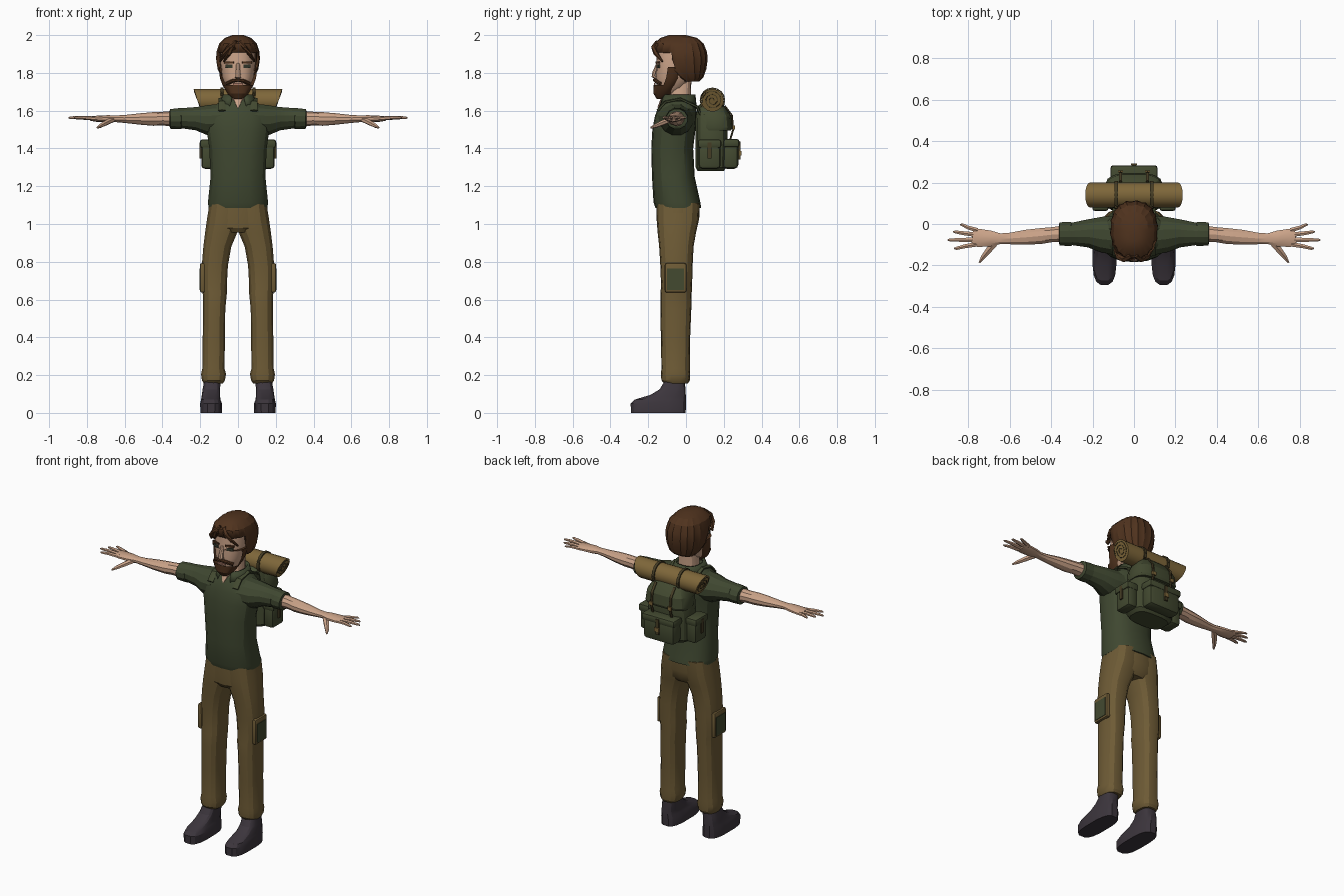
import bpy, bmesh, math
from mathutils import Vector, Matrix


def material(name, rgb):
    m = bpy.data.materials.new(name)
    m.diffuse_color = (*rgb, 1)
    return m


SKIN = material("skin", (0.60, 0.37, 0.25))
HAIR = material("brown hair", (0.080, 0.033, 0.013))
SHIRT = material("olive shirt", (0.050, 0.064, 0.030))
PANTS = material("khaki trousers", (0.155, 0.104, 0.036))
BOOT = material("dark boots", (0.045, 0.036, 0.046))
PACK = material("green canvas", (0.056, 0.068, 0.030))
ROLL = material("tan bedroll", (0.21, 0.135, 0.042))
STRAP = material("strap brown", (0.060, 0.046, 0.018))
EYE = material("dark eyes", (0.035, 0.040, 0.025))
LIP = material("lips", (0.42, 0.20, 0.14))


def finish(name, bm, mat):
    bmesh.ops.recalc_face_normals(bm, faces=bm.faces)
    me = bpy.data.meshes.new(name)
    bm.to_mesh(me)
    bm.free()
    me.materials.append(mat)
    ob = bpy.data.objects.new(name, me)
    bpy.context.collection.objects.link(ob)
    return ob


def loft(name, rings, mat, cut=None, caps=True):
    """Skin a list of equal point rings; cut(centre) drops faces."""
    bm = bmesh.new()
    rows = [[bm.verts.new(p) for p in r] for r in rings]
    n = len(rows[0])
    for a, b in zip(rows, rows[1:]):
        for i in range(n):
            j = (i + 1) % n
            bm.faces.new((a[i], a[j], b[j], b[i]))
    if caps:
        bm.faces.new(rows[0])
        bm.faces.new(rows[-1])
    if cut:
        gone = [f for f in bm.faces if cut(f.calc_center_median())]
        bmesh.ops.delete(bm, geom=gone, context='FACES')
    return finish(name, bm, mat)


def section(z, x0, x1, y0, y1, n=14, p=2.4, ridge=1.0):
    """Rounded horizontal outline between x0..x1 and y0..y1."""
    pts = []
    for i in range(n):
        t = 2 * math.pi * (i + 0.5) / n
        c, s = math.cos(t), math.sin(t)
        k = ridge if i % 2 else 1
        dx = math.copysign(abs(c) ** (2 / p), c) * k
        dy = math.copysign(abs(s) ** (2 / p), s) * k
        pts.append(((x0 + x1) / 2 + dx * (x1 - x0) / 2,
                    (y0 + y1) / 2 + dy * (y1 - y0) / 2, z))
    return pts


def stack(name, rows, mat, cut=None, **kw):
    """Centred body from rows of (z, half width, front y, back y)."""
    return loft(name, [section(z, -w, w, a, b, **kw) for z, w, a, b in rows], mat, cut)


def tube(name, path, mat, n=8):
    """Tapered limb: path of (x, y, z, side radius, up radius)."""
    pts = [Vector(p[:3]) for p in path]
    rings = []
    for i, p in enumerate(pts):
        d = (pts[min(i + 1, len(pts) - 1)] - pts[max(i - 1, 0)]).normalized()
        ref = Vector((0, 0, 1)) if abs(d.z) < 0.8 else Vector((0, 1, 0))
        side = d.cross(ref).normalized()
        up = side.cross(d)
        ra, rb = path[i][3:]
        rings.append([p + side * ra * math.cos(t) + up * rb * math.sin(t)
                      for t in [2 * math.pi * (k + 0.5) / n for k in range(n)]])
    return loft(name, rings, mat)


def box(name, c, size, mat, bevel=0.0, turn=0.0):
    bm = bmesh.new()
    bmesh.ops.create_cube(bm, size=1, matrix=Matrix.Translation(c)
                          @ Matrix.Rotation(turn, 4, 'Z') @ Matrix.Diagonal((*size, 1)))
    if bevel:
        bmesh.ops.bevel(bm, geom=bm.edges[:], offset=bevel, segments=2,
                        profile=0.5, affect='EDGES')
    return finish(name, bm, mat)


# Head, neck, hair and beard
stack("neck", [(1.58, .07, -.10, .03), (1.66, .058, -.085, .025), (1.80, .056, -.08, .03)], SKIN)
stack("head", [(1.685, .035, -.145, -.08), (1.72, .062, -.155, 0), (1.78, .085, -.16, .04),
               (1.85, .093, -.157, .07), (1.92, .09, -.155, .08), (1.97, .05, -.11, .04)],
      SKIN, n=18)
hair = stack("hair", [(1.755, .07, -.03, .07), (1.775, .088, -.08, .092), (1.82, .108, -.14, .108),
                      (1.87, .116, -.167, .115), (1.91, .115, -.175, .112),
                      (1.955, .10, -.168, .094), (1.985, .07, -.135, .06), (2.0, .03, -.09, 0)],
             HAIR, cut=lambda c: c.y < -.07 and c.z < 1.90, n=36, ridge=.955)
shell = hair.modifiers.new("thickness", 'SOLIDIFY')
shell.thickness = .014
shell.offset = -1
stack("beard", [(1.662, .024, -.155, -.115), (1.69, .056, -.172, -.075), (1.735, .083, -.172, -.04),
                (1.775, .097, -.168, -.01), (1.83, .102, -.16, 0)], HAIR, n=22,
      cut=lambda c: c.z > 1.738 and c.y < -.10)
tube("nose", [(0, -.15, 1.85, .010, .008), (0, -.168, 1.80, .014, .012),
              (0, -.172, 1.782, .018, .012), (0, -.155, 1.772, .014, .008)], SKIN)
tube("moustache", [(-.062, -.135, 1.742, .008, .010), (-.03, -.16, 1.757, .011, .010),
                   (0, -.165, 1.762, .011, .009), (.03, -.16, 1.757, .011, .010),
                   (.062, -.135, 1.742, .008, .010)], HAIR)
box("mouth", (0, -.166, 1.742), (.055, .008, .010), LIP)
for s in (-1, 1):
    box("eye", (s * .047, -.147, 1.835), (.040, .009, .018), EYE, turn=s * .28)
    box("eyebrow", (s * .047, -.149, 1.856), (.052, .010, .010), HAIR, turn=s * .28)
for i, (x, tip) in enumerate([(-.05, -.095), (-.025, -.075), (.035, .088)]):
    tube("fringe_lock", [(x * .3, -.15, 1.965, .014, .010), (x, -.168, 1.935, .018, .012),
                         ((x + tip) / 2, -.158, 1.90, .016, .010),
                         (tip, -.125, 1.86, .005, .005)], HAIR, n=6)

# Shirt body, collar and open neck
stack("shirt_body", [(1.085, .158, -.162, .080), (1.115, .161, -.172, .076), (1.25, .147, -.18, .046),
                     (1.40, .154, -.184, .038), (1.50, .168, -.178, .05), (1.57, .172, -.165, .056),
                     (1.61, .150, -.15, .055), (1.645, .10, -.132, .05), (1.66, .08, -.12, .045)],
      SHIRT, n=18)
collar = loft("collar", [section(z, -w, w, a, b, n=18) for z, w, a, b in
                         [(1.625, .105, -.145, .056), (1.685, .080, -.125, .05)]],
              SHIRT, cut=lambda c: c.y < -.115 and abs(c.x) < .02, caps=False)
fold = collar.modifiers.new("thickness", 'SOLIDIFY')
fold.thickness = .014
tube("open_neck", [(0, -.10, 1.69, .032, .012), (0, -.122, 1.662, .028, .012),
                   (0, -.148, 1.615, .004, .004)], SKIN, n=6)

for s in (-1, 1):
    # Sleeve with rolled cuff
    tube("sleeve", [(s * x, y, z, a, b) for x, y, z, a, b in
                    [(.08, -.055, 1.555, .10, .085), (.16, -.050, 1.550, .088, .082),
                     (.22, -.045, 1.558, .070, .064), (.30, -.048, 1.560, .056, .055),
                     (.305, -.048, 1.558, .060, .058), (.358, -.048, 1.556, .058, .054),
                     (.362, -.048, 1.556, .046, .044)]], SHIRT, n=12)
    # Bare arm
    tube("arm", [(s * x, y, z, a, b) for x, y, z, a, b in
                 [(.34, -.048, 1.557, .042, .042), (.40, -.052, 1.558, .038, .036),
                  (.45, -.058, 1.556, .040, .036), (.52, -.064, 1.556, .038, .030),
                  (.60, -.070, 1.556, .029, .021), (.645, -.071, 1.557, .027, .018),
                  (.69, -.070, 1.557, .040, .019), (.75, -.067, 1.557, .046, .016),
                  (.78, -.064, 1.558, .042, .012)]], SKIN, n=10)
    # Fingers and thumb
    for y0, tx, ty, r in [(-.030, .84, -.003, .010), (-.052, .872, -.038, .011),
                          (-.076, .898, -.077, .011), (-.097, .868, -.118, .011)]:
        mx, my = (.765 + tx) / 2, (y0 + ty) / 2
        tube("finger", [(s * .755, y0, 1.558, r * 1.2, r), (s * mx, my, 1.563, r, r * .9),
                        (s * (tx - .01), ty, 1.563, r * .75, r * .6),
                        (s * tx, ty, 1.562, r * .3, r * .3)], SKIN, n=6)
    tube("thumb", [(s * .665, -.085, 1.552, .018, .015), (s * .70, -.125, 1.535, .017, .014),
                   (s * .728, -.160, 1.520, .012, .011), (s * .745, -.186, 1.510, .005, .005)],
         SKIN, n=6)

    # Trouser leg with gathered hem
    legs = [(.155, .080, .182, -.115, .010), (.172, .068, .192, -.130, .020),
            (.205, .062, .197, -.133, .022), (.235, .070, .190, -.130, .020),
            (.40, .068, .188, -.133, .022), (.55, .066, .186, -.136, .028),
            (.63, .058, .188, -.136, .030), (.67, .058, .194, -.132, .032),
            (.78, .052, .193, -.136, .035), (.88, .034, .185, -.142, .040),
            (.955, .002, .176, -.150, .053), (1.02, -.02, .167, -.155, .068),
            (1.11, -.02, .152, -.155, .072)]
    loft("trouser_leg", [section(z, *sorted((s * a, s * b)), y0, y1, n=14)
                         for z, a, b, y0, y1 in legs], PANTS)
    # Thigh pocket with green panel
    box("thigh_pocket", (s * .188, -.055, .715), (.028, .115, .155), PANTS, bevel=.010)
    box("pocket_panel", (s * .202, -.055, .708), (.006, .090, .115), PACK)
    # Boot
    loft("boot", [section(z, *sorted((s * a, s * b)), y0, y1, n=16, p=3) for z, a, b, y0, y1 in
                  [(0, .085, .200, -.293, 0), (.05, .084, .201, -.295, .002),
                   (.07, .092, .196, -.275, .002), (.095, .095, .192, -.19, 0),
                   (.125, .094, .188, -.14, -.002), (.175, .092, .178, -.110, -.006)]], BOOT)
    # Shoulder strap of the pack
    tube("shoulder_strap", [(s * .085, .085, 1.56, .022, .008), (s * .085, .06, 1.62, .022, .008),
                            (s * .085, -.03, 1.662, .022, .008), (s * .085, -.11, 1.645, .022, .008),
                            (s * .085, -.150, 1.60, .022, .008)], PACK, n=6)
    # Side pouch of the pack
    box("side_pouch", (s * .160, .125, 1.365), (.068, .115, .145), PACK, bevel=.018)
    box("side_pouch_flap", (s * .162, .125, 1.425), (.078, .124, .045), PACK, bevel=.012)
    box("side_pouch_strap", (s * .199, .125, 1.39), (.009, .020, .085), STRAP)
    # Lid strap and buckle, running down to the rear pouch
    tube("lid_strap", [(s * .065, .205, 1.625, .009, .005), (s * .065, .243, 1.575, .009, .005),
                       (s * .065, .250, 1.50, .009, .005), (s * .065, .232, 1.44, .009, .005)],
         STRAP, n=6)
    box("lid_buckle", (s * .065, .254, 1.51), (.026, .009, .022), ROLL)
    # Strap around the bedroll
    tube("bedroll_strap", [(s * .085, .14 + .064 * math.cos(t), 1.655 + .064 * math.sin(t), .012, .005)
                           for t in [k * math.pi / 8 for k in range(17)]], STRAP, n=4)

# Trouser seat
stack("trouser_seat", [(.955, .10, -.135, .04), (.98, .168, -.152, .058), (1.03, .165, -.156, .07),
                       (1.11, .153, -.156, .073)], PANTS, n=18)

# Backpack body, lid and rear pouch
stack("pack_body", [(1.28, .115, .06, .20), (1.30, .135, .05, .215), (1.45, .138, .05, .222),
                    (1.56, .128, .05, .222), (1.62, .10, .06, .20), (1.64, .07, .08, .17)],
      PACK, n=16, p=3.2)
stack("pack_lid", [(1.495, .138, .075, .240), (1.51, .142, .07, .246), (1.57, .134, .07, .240),
                   (1.62, .105, .08, .21), (1.645, .07, .10, .18)], PACK, n=16, p=3.2)
box("rear_pouch", (0, .235, 1.365), (.215, .085, .145), PACK, bevel=.022)
box("rear_pouch_flap", (0, .238, 1.428), (.228, .090, .045), PACK, bevel=.014)
box("rear_pouch_strap", (0, .283, 1.39), (.022, .009, .095), STRAP)
box("rear_pouch_buckle", (0, .288, 1.375), (.030, .009, .024), ROLL)


# Bedroll with slanted ends and spiral edges
def roll_end(z):
    return .235 - (1.715 - z) * .36


N = 18
angles = [2 * math.pi * i / N for i in range(N)]
rim = [(.14 + .06 * math.cos(t), 1.655 + .06 * math.sin(t)) for t in angles]
loft("bedroll", [[(s * roll_end(z), y, z) for y, z in rim] for s in (-1, 1)], ROLL)
for s in (-1, 1):
    spiral = []
    for k in range(30):
        t, r = k * .55, .008 + .0016 * k
        z = 1.655 + r * math.sin(t)
        spiral.append((s * roll_end(z), .14 + r * math.cos(t), z, .003, .003))
    tube("bedroll_spiral", spiral, STRAP, n=4)

# Smooth gentle curves, keep folds crisp
for ob in bpy.context.collection.objects:
    ob.select_set(True)
    bpy.context.view_layer.objects.active = ob
bpy.ops.object.shade_smooth_by_angle(angle=math.radians(25))
